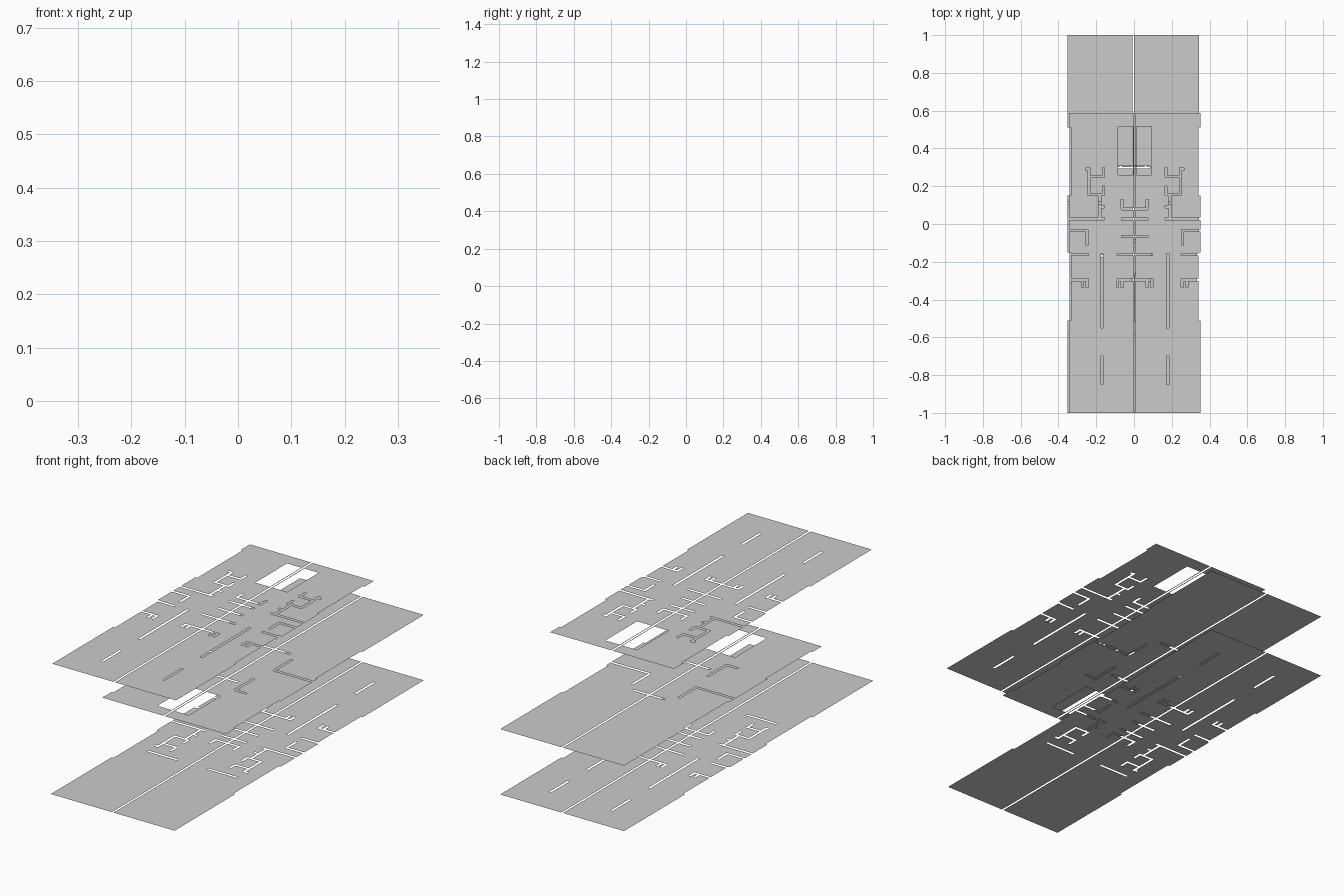
import bpy, bmesh

if "Cube" in bpy.data.objects:
    bpy.data.objects.remove(bpy.data.objects["Cube"])

W = 0.006      # half width of a wall slot
EDGE = 0.348   # half width of a floor plate


def across(y, x0, x1):
    return (x0, x1, y - W, y + W)


def along(x, y0, y1):
    return (x - W, x + W, y0, y1)


def floor_plate(name, z, offset, y0, y1, cuts, flip=False):
    """Half plate made of a grid without the cut cells, mirrored over the party wall."""
    if flip:
        cuts = [(a, b, -d, -c) for a, b, c, d in cuts]
    xs = {0.005, EDGE}
    ys = {y0, y1}
    for a, b, c, d in cuts:
        xs |= {round(min(max(v, 0.005), EDGE), 4) for v in (a, b)}
        ys |= {round(min(max(v, y0), y1), 4) for v in (c, d)}
    xs, ys = sorted(xs), sorted(ys)
    bm = bmesh.new()
    points = {}

    def point(i, j):
        if (i, j) not in points:
            points[i, j] = bm.verts.new((xs[i], ys[j], 0))
        return points[i, j]

    for i in range(len(xs) - 1):
        for j in range(len(ys) - 1):
            cx, cy = (xs[i] + xs[i + 1]) / 2, (ys[j] + ys[j + 1]) / 2
            if any(a < cx < b and c < cy < d for a, b, c, d in cuts):
                continue
            bm.faces.new((point(i, j), point(i + 1, j), point(i + 1, j + 1), point(i, j + 1)))
    mesh = bpy.data.meshes.new(name)
    bm.to_mesh(mesh)
    bm.free()
    plate = bpy.data.objects.new(name, mesh)
    plate.location = (offset, 0, z)
    bpy.context.collection.objects.link(plate)
    mod = plate.modifiers.new("other_half", "MIRROR")
    mod.use_mirror_merge = False


# Shallow recesses along the outer edge and the stair opening
recesses = [(0.338, 0.36, 0.15, 0.512), (0.338, 0.36, -0.51, -0.15)]
stair_hole = (0.009, 0.089, 0.26, 0.515)

# Bathroom and closet walls
service = [
    along(0.166, 0.25, 0.30), across(0.252, 0.16, 0.248), along(0.242, 0.15, 0.30),
    across(0.29, 0.242, 0.262), across(0.156, 0.16, 0.248), along(0.166, 0.15, 0.20),
    along(0.185, 0.03, 0.156), across(0.092, 0.16, 0.185), across(0.028, 0.16, EDGE),
]

# Walls beside the party wall
middle_walls = [
    along(0.066, 0.08, 0.13), across(0.08, 0.0, 0.07),
    across(0.025, 0.0, 0.07), across(-0.066, 0.0, 0.07),
    across(-0.161, 0.0, 0.095), across(-0.295, 0.0, 0.095),
    along(0.066, -0.335, -0.29), along(0.091, -0.335, -0.29),
]

# Walls beside the outer edge, and the long bedroom dividers
outer_walls = [
    across(-0.035, 0.248, EDGE), along(0.253, -0.115, -0.035),
    across(-0.161, 0.245, 0.338), across(-0.295, 0.245, 0.338),
    along(0.251, -0.335, -0.29), along(0.277, -0.335, -0.29),
    along(0.174, -0.55, -0.155), along(0.174, -0.85, -0.70),
]
bedroom_plan = recesses + service + middle_walls + outer_walls

# Living floor: few walls around the stair
living_plan = recesses + [
    stair_hole, across(-0.30, 0.0, 0.089), across(-0.11, 0.13, EDGE),
    along(0.13, -0.25, -0.11), along(0.105, 0.02, 0.17), across(0.17, 0.105, 0.17),
    across(0.09, 0.0, 0.07),
]

floor_plate("ground_floor", 0.0, -0.004, -1.0, 1.0,
            bedroom_plan + [across(0.36, 0.085, 0.255)], flip=True)
floor_plate("middle_floor", 0.332, -0.004, -0.587, 1.0, living_plan, flip=True)
floor_plate("top_floor", 0.664, 0.004, -1.0, 0.587, bedroom_plan + [stair_hole])
